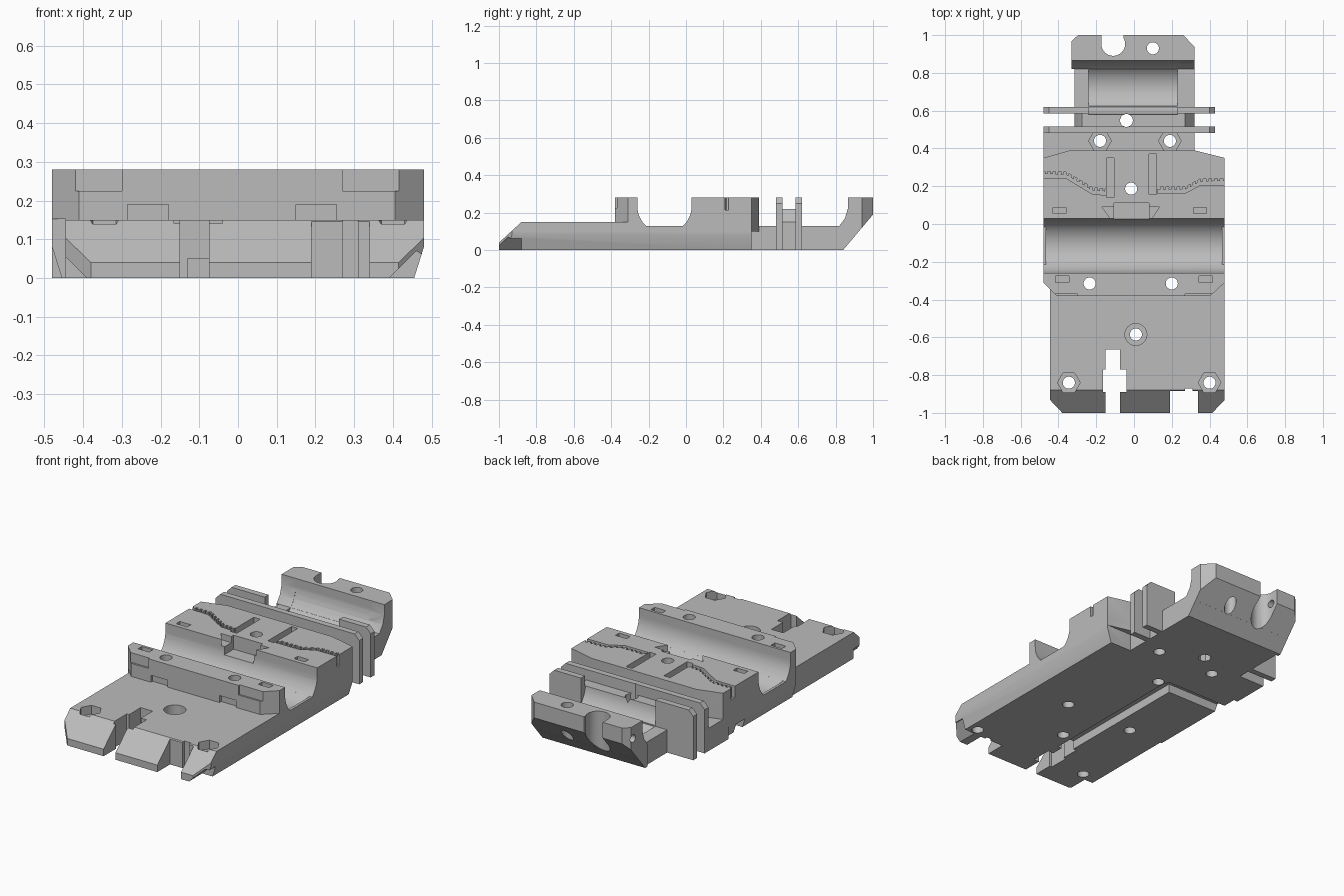
import bpy, bmesh, math
from mathutils import Vector

if "Cube" in bpy.data.objects:
    bpy.data.objects.remove(bpy.data.objects["Cube"])

grey = bpy.data.materials.new("plain grey")
grey.use_nodes = True
colour = (0.5, 0.5, 0.5, 1)
grey.diffuse_color = colour
grey.node_tree.nodes["Principled BSDF"].inputs["Base Color"].default_value = colour


def prism(name, axis, pts, lo, hi):
    """Extrude a closed outline along an axis: x takes (y,z), y takes (x,z), z takes (x,y)."""
    place = {"x": lambda a, b: (lo, a, b), "y": lambda a, b: (a, lo, b), "z": lambda a, b: (a, b, lo)}[axis]
    bm = bmesh.new()
    face = bm.faces.new([bm.verts.new(place(*p)) for p in pts])
    new = bmesh.ops.extrude_face_region(bm, geom=[face])["geom"]
    shift = Vector([hi - lo if a == axis else 0 for a in "xyz"])
    bmesh.ops.translate(bm, verts=[v for v in new if isinstance(v, bmesh.types.BMVert)], vec=shift)
    bmesh.ops.recalc_face_normals(bm, faces=bm.faces)
    mesh = bpy.data.meshes.new(name)
    bm.to_mesh(mesh)
    bm.free()
    ob = bpy.data.objects.new(name, mesh)
    bpy.context.collection.objects.link(ob)
    return ob


def rect(x0, x1, y0, y1):
    return [(x0, y0), (x1, y0), (x1, y1), (x0, y1)]


def ring(cx, cy, r, n=32, start=0.0):
    return [(cx + r * math.cos(start + math.tau * i / n), cy + r * math.sin(start + math.tau * i / n)) for i in range(n)]


def combine(target, tool, operation):
    mod = target.modifiers.new("combine", "BOOLEAN")
    mod.operation, mod.solver, mod.object = operation, "EXACT", tool
    bpy.context.view_layer.objects.active = target
    bpy.ops.object.modifier_apply(modifier=mod.name)
    bpy.data.objects.remove(tool)


def add(axis, pts, lo, hi):
    combine(body, prism("added_part", axis, pts, lo, hi), "UNION")


def cut(axis, pts, lo, hi):
    combine(body, prism("cutter", axis, pts, lo, hi), "DIFFERENCE")


def box_cut(x0, x1, y0, y1, z0, z1=0.4):
    cut("z", rect(x0, x1, y0, y1), z0, z1)


# Long base with bevelled lower edges
body = prism("clamp_body", "y", [(-.455, 0), (.455, 0), (.48, .08), (.48, .15), (-.48, .15), (-.48, .08)], -1, .35)

# Raised middle block, including the front saddle wall
add("z", [(-.48, -.31), (-.41, -.38), (.405, -.38), (.48, -.31), (.48, .35), (.32, .39), (-.34, .39), (-.48, .35)], .1, .28)

# Rear shelf, neck and end wall with a sloping underside
add("z", rect(-.48, .32, .3, .5), 0, .13)
add("x", [(.4, 0), (.84, 0), (.9, .071), (.9, .13), (.4, .13)], -.315, .32)
add("x", [(.82, 0), (.84, 0), (1, .19), (1, .28), (.865, .28), (.865, .22), (.85, .17), (.82, .13)], -.33, .32)

# Two thin fins and the lower bridge between them
for y0, y1 in ((.482, .517), (.585, .62)):
    add("y", [(-.48, 0), (.43, 0), (.43, .25), (.4, .28), (-.45, .28), (-.48, .25)], y0, y1)
add("y", [(-.315, .1), (.32, .1), (.32, .15), (.27, .22), (-.275, .22), (-.315, .15)], .5, .6)

# Narrower left edge of the front tongue, sloped nose and clipped corners
box_cut(-.6, -.445, -1.1, -.31, -.1, .152)
cut("x", [(-1.1, .04), (-1, .04), (-.88, .15), (-.88, .2), (-1.1, .2)], -.6, .6)
for s, edge in ((-1, .445), (1, .48)):
    cut("z", [(s * (edge - .075), -1.01), (s * (edge + .02), -.91), (s * (edge + .1), -1.1)], -.1, .3)
    cut("y", [(s * .38, -.01), (s * .46, .07), (s * .6, -.01)], -1.1, -.88)

# Clipped corners of the end wall
for pts in ([(-.34, .96), (-.285, 1.01), (-.4, 1.1)], [(.33, .93), (.25, 1.01), (.4, 1.1)]):
    cut("z", pts, -.1, .4)


# Rounded cradles: shallow at the ends, deeper between the lips
def cradle(cy, cz, r, x0, x1, lip0, lip1):
    half = math.acos((cz - .13) / r)
    arc = [(cy + r * math.sin(a), cz - r * math.cos(a))
           for a in [-math.pi / 2 + math.pi * i / 32 for i in range(33)]]
    outer = [(y, max(z, .13)) for y, z in arc if z > .13]
    outer.insert(len(outer) // 2, (cy + r * math.sin(half), .13))
    outer.insert(len(outer) // 2, (cy - r * math.sin(half), .13))
    top = [(cy + r, .4), (cy - r, .4)]
    cut("x", outer + top, lip0, lip1)
    cut("x", arc + top, x0, x1)


cradle(-.115, .235, .145, -.465, .465, -.6, .6)
cradle(.722, .235, .143, -.24, .23, -.24, .23)

# Saddle wall: stepped ends, side slots and small foot pockets
for s in (-1, 1):
    box_cut(s * .38 - .035, s * .38 + .035, -.31, -.275, .2)
    cut("z", [(s * .6, -.345), (s * .48, -.345), (s * .41, -.385), (s * .41, -.5), (s * .6, -.5)], .225, .4)
for x0, x1 in ((-.44, -.3), (.27, .44)):
    box_cut(x0, x1, -.4, -.37, .225)
for x0, x1 in ((-.285, -.18), (.15, .255)):
    box_cut(x0, x1, -.4, -.365, .15, .19)

# Notch, pockets and straight slots in the middle block
cut("z", [(-.17, .09), (-.11, .01), (.08, .01), (.135, .09)], .245, .4)
box_cut(-.105, .08, .0, .11, .2)
for x in (-.395, .35):
    box_cut(x - .035, x + .035, .055, .088, .2)
box_cut(-.145, -.105, .14, .35, .2)
box_cut(.08, .12, .155, .37, .2)


# Toothed grooves
def toothed_groove(path):
    teeth, lower = [], []
    for (xa, ya), (xb, yb) in zip(path, path[1:]):
        n = max(2, round(abs(xb - xa) / .028))
        for i in range(n):
            for f, lift in ((0, 0), (.5, 0), (.5, .014), (1, .014)):
                t = (i + f) / n
                teeth.append((xa + (xb - xa) * t + lift * .1, ya + (yb - ya) * t + lift))
        lower.append((xa, ya - .02))
    lower.append((path[-1][0], path[-1][1] - .02))
    cut("z", teeth + lower[::-1], .215, .4)


toothed_groove([(-.5, .265), (-.36, .262), (-.22, .178), (-.14, .172)])
toothed_groove([(.125, .182), (.27, .182), (.35, .225), (.5, .228)])

# Front openings and the cable channel underneath
box_cut(-.15, -.075, -1.1, -.86, -.1)
box_cut(-.165, -.04, -.89, -.77, -.1)
box_cut(-.15, -.075, -.79, -.665, -.1)
box_cut(.19, .34, -1.1, -.885, -.1)
box_cut(.27, .31, -.9, -.87, -.1)
box_cut(-.13, -.05, -.7, .2, -.1, .05)
box_cut(-.6, -.06, .14, .22, -.1, .05)

# Screw holes, some with hexagonal nut pockets
nuts = [(-.345, -.84, .1), (.4, -.84, .1), (-.18, .44, .09), (.19, .44, .09)]
for x, y, z in nuts:
    cut("z", ring(x, y, .06, 6), z, .4 if y < 0 else .2)
for x, y in [n[:2] for n in nuts] + [(.01, -.585), (-.235, -.315), (.2, -.315), (-.015, .187), (.1, .93)]:
    cut("z", ring(x, y, .032), -.1, .4)
cut("z", ring(.01, -.585, .058), .09, .4)
cut("z", ring(-.04, .548, .036, 8), -.1, .4)

# Round notch and cross hole in the end wall
cut("z", ring(-.11, .953, .063), -.1, .4)
box_cut(-.173, -.055, .953, 1.1, -.1)
cut("x", ring(.95, .21, .022, 24), -.4, -.15)

# Finish
body.data.materials.clear()
body.data.materials.append(grey)
for poly in body.data.polygons:
    poly.material_index = 0
bpy.ops.object.select_all(action="DESELECT")
body.select_set(True)
bpy.context.view_layer.objects.active = body
bpy.ops.object.shade_smooth_by_angle(angle=math.radians(30))
